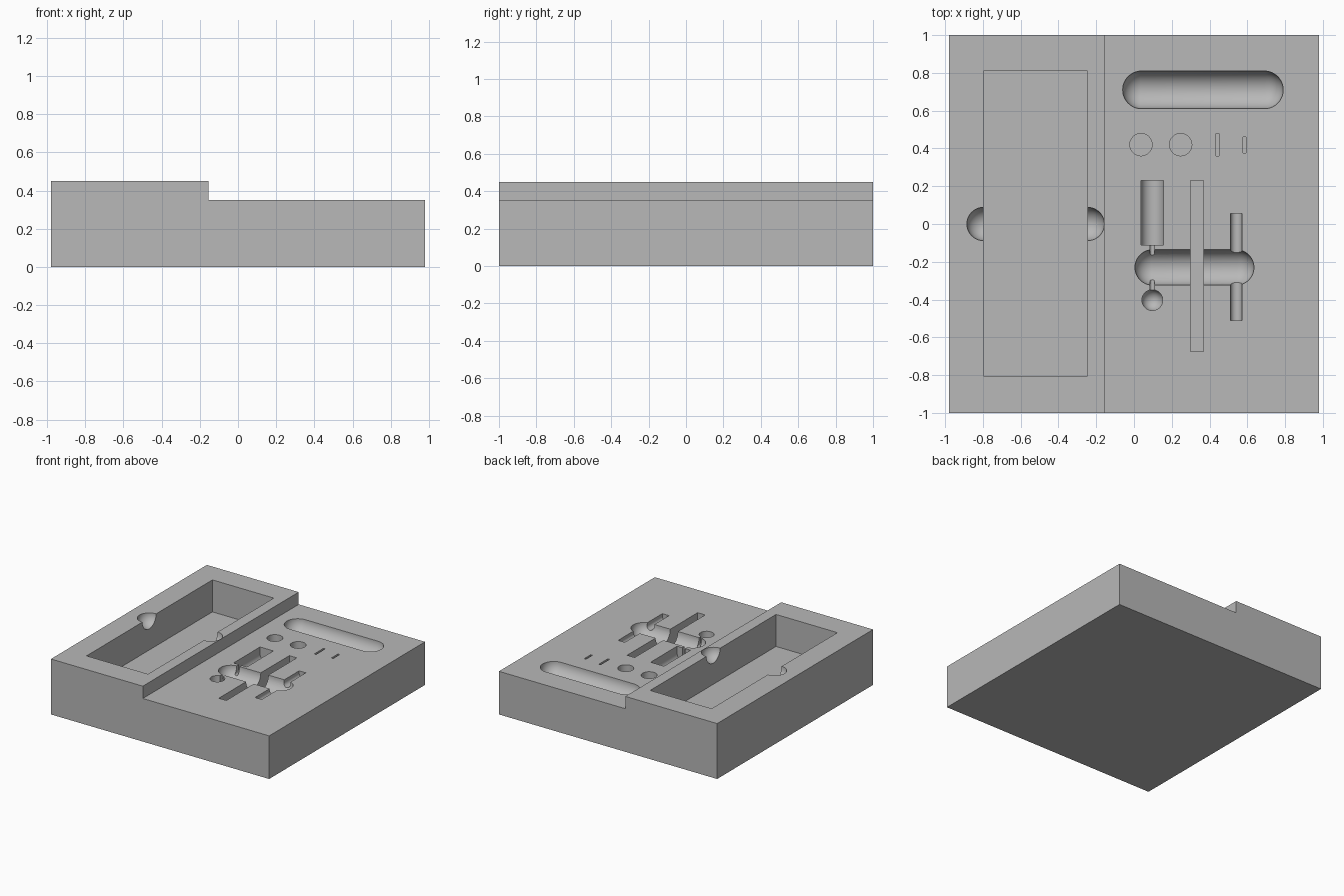
import bpy
import bmesh
from math import cos, sin, pi, radians
from mathutils import Matrix, Vector

cube = bpy.data.objects.get("Cube")
if cube:
    bpy.data.objects.remove(cube, do_unlink=True)

LOW, HIGH = 0.35, 0.45   # heights of the two decks
OVER = 0.2               # how far cutters rise above the deck

grey = bpy.data.materials.new("plain_grey")
grey.use_nodes = True
colour = (0.48, 0.48, 0.48, 1)
grey.diffuse_color = colour
grey.node_tree.nodes["Principled BSDF"].inputs["Base Color"].default_value = colour


def finish(name, bm):
    bmesh.ops.recalc_face_normals(bm, faces=bm.faces)
    mesh = bpy.data.meshes.new(name)
    bm.to_mesh(mesh)
    bm.free()
    mesh.materials.append(grey)
    obj = bpy.data.objects.new(name, mesh)
    bpy.context.collection.objects.link(obj)
    return obj


def extrude_y(name, profile, y0, y1):
    """Prism from an (x, z) outline."""
    bm = bmesh.new()
    face = bm.faces.new([bm.verts.new((x, y0, z)) for x, z in profile])
    ext = bmesh.ops.extrude_face_region(bm, geom=[face])
    verts = [v for v in ext["geom"] if isinstance(v, bmesh.types.BMVert)]
    bmesh.ops.translate(bm, verts=verts, vec=(0, y1 - y0, 0))
    return finish(name, bm)


def box(name, x0, x1, y0, y1, top, depth):
    z0, z1 = top - depth, top + OVER
    return extrude_y(name, [(x0, z0), (x1, z0), (x1, z1), (x0, z1)], y0, y1)


def u_slot(name, x, r, y0, y1, axis_depth):
    """Round-bottomed slot running along y."""
    n = 24
    zc = LOW - axis_depth
    arc = [(x + r * cos(pi + pi * i / n), zc + r * sin(pi + pi * i / n)) for i in range(n + 1)]
    return extrude_y(name, arc + [(x + r, LOW + OVER), (x - r, LOW + OVER)], y0, y1)


def capsule(name, centre, r, half=0.0, axis="X"):
    """Ball stretched along one axis."""
    bm = bmesh.new()
    bmesh.ops.create_uvsphere(bm, u_segments=48, v_segments=25, radius=r)
    for v in bm.verts:
        v.co.z += half if v.co.z > 0 else -half
    if axis == "X":
        bm.transform(Matrix.Rotation(pi / 2, 4, "Y"))
    bm.transform(Matrix.Translation(Vector(centre)))
    return finish(name, bm)


def hole(name, x, y, r, depth):
    bm = bmesh.new()
    bmesh.ops.create_cone(bm, cap_ends=True, segments=48, radius1=r, radius2=r, depth=depth + OVER)
    bm.transform(Matrix.Translation((x, y, LOW + (OVER - depth) / 2)))
    return finish(name, bm)


# Stepped block
tray = extrude_y("stepped_tray", [(-0.98, 0), (0.98, 0), (0.98, LOW), (-0.155, LOW),
                                  (-0.155, HIGH), (-0.98, HIGH)], -1, 1)

cutters = [
    # Large pocket with finger notches
    box("large_pocket", -0.797, -0.245, -0.805, 0.81, HIGH, 0.26),
    capsule("finger_notch_right", (-0.797, 0, HIGH), 0.088),
    capsule("finger_notch_left", (-0.245, 0, HIGH), 0.088),
    # Round-ended troughs
    capsule("back_trough", (0.365, 0.71, LOW), 0.1, 0.325),
    capsule("middle_trough", (0.32, -0.23, LOW), 0.094, 0.221),
    # Round holes and thin slits
    hole("round_hole_a", 0.037, 0.42, 0.059, 0.1),
    hole("round_hole_b", 0.247, 0.42, 0.059, 0.1),
    box("slit_a", 0.433, 0.449, 0.36, 0.478, LOW, 0.1),
    box("slit_b", 0.577, 0.593, 0.375, 0.46, LOW, 0.1),
    # Tool recess: handle, neck and ball
    u_slot("handle_recess", 0.097, 0.06, -0.11, 0.23, 0.055),
    u_slot("neck_recess", 0.097, 0.0125, -0.40, -0.10, 0.055),
    capsule("ball_recess", (0.097, -0.403, LOW + 0.07), 0.055, 0.125, "Z"),
    # Rod slot and deep flat slot
    u_slot("rod_recess", 0.541, 0.03, -0.512, 0.055, 0.02),
    box("deep_slot", 0.3, 0.368, -0.675, 0.23, LOW, 0.16),
]

bpy.ops.object.select_all(action="DESELECT")
bpy.context.view_layer.objects.active = tray
tray.select_set(True)
for cutter in cutters:
    mod = tray.modifiers.new(cutter.name, "BOOLEAN")
    mod.operation = "DIFFERENCE"
    mod.solver = "EXACT"
    mod.object = cutter
    bpy.ops.object.modifier_apply(modifier=mod.name)
    bpy.data.objects.remove(cutter, do_unlink=True)

bpy.ops.object.shade_smooth_by_angle(angle=radians(30))
